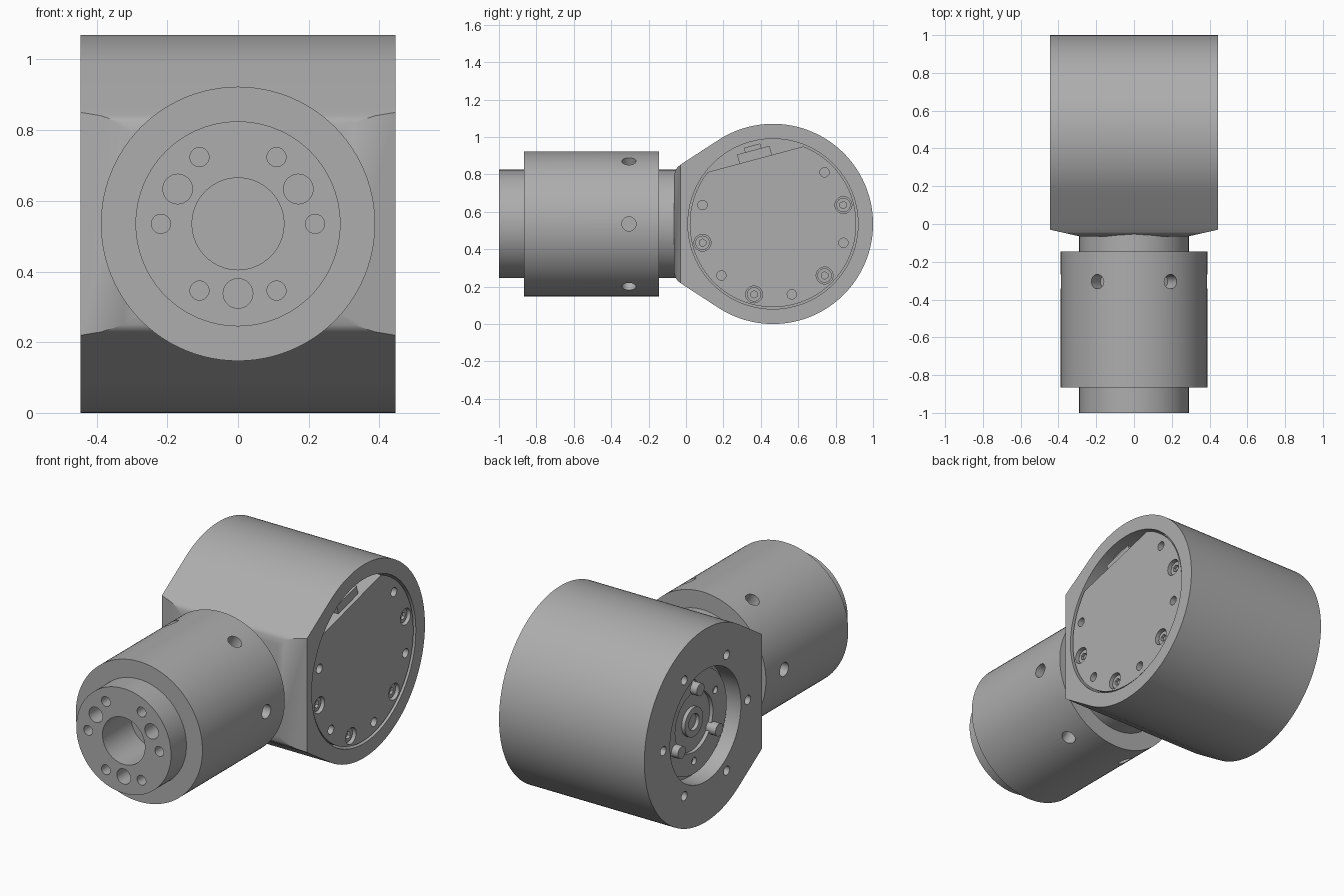
import bpy, bmesh, math
from mathutils import Vector

if "Cube" in bpy.data.objects:
    bpy.data.objects.remove(bpy.data.objects["Cube"], do_unlink=True)

metal = bpy.data.materials.new("machined grey")
metal.use_nodes = True
grey = (0.42, 0.42, 0.42, 1)
metal.diffuse_color = grey
metal.node_tree.nodes["Principled BSDF"].inputs["Base Color"].default_value = grey

CY, CZ = 0.465, 0.535      # housing axis
R, HALF = 0.535, 0.445     # housing radius and half width
FRONT = -0.065
X = Vector((1, 0, 0))
Y = Vector((0, 1, 0))


def add(name, bm):
    bmesh.ops.recalc_face_normals(bm, faces=bm.faces)
    mesh = bpy.data.meshes.new(name)
    bm.to_mesh(mesh)
    bm.free()
    mesh.materials.append(metal)
    ob = bpy.data.objects.new(name, mesh)
    bpy.context.collection.objects.link(ob)
    return ob


def cyl(name, start, direction, length, r, r2=None, seg=32):
    """Cylinder or cone running from start along direction."""
    bm = bmesh.new()
    bmesh.ops.create_cone(bm, cap_ends=True, segments=seg, radius1=r,
                          radius2=r if r2 is None else r2, depth=length)
    ob = add(name, bm)
    d = Vector(direction).normalized()
    ob.rotation_euler = d.to_track_quat("Z", "Y").to_euler()
    ob.location = Vector(start) + d * length / 2
    return ob


def prism(name, points, x0, x1):
    """Side profile of (y, z) points extruded along x."""
    bm = bmesh.new()
    face = bm.faces.new([bm.verts.new((x0, y, z)) for y, z in points])
    out = bmesh.ops.extrude_face_region(bm, geom=[face])["geom"]
    verts = [v for v in out if isinstance(v, bmesh.types.BMVert)]
    bmesh.ops.translate(bm, verts=verts, vec=(x1 - x0, 0, 0))
    return add(name, bm)


def combine(target, tools, operation="DIFFERENCE"):
    bpy.context.view_layer.objects.active = target
    for tool in tools:
        tool.hide_render = True
        mod = target.modifiers.new("bool", "BOOLEAN")
        mod.operation, mod.solver, mod.object = operation, "EXACT", tool
        bpy.ops.object.modifier_apply(modifier=mod.name)
        bpy.data.objects.remove(tool, do_unlink=True)


def polar(r, deg, x=0.0):
    """Point on a circle around the housing axis."""
    a = math.radians(deg)
    return Vector((x, CY + r * math.cos(a), CZ + r * math.sin(a)))


# Housing: round drum running tangentially into a blunt front
tangent = 123
arc = [polar(R, tangent - i * 2 * tangent / 120) for i in range(121)]
points = [(p.y, p.z) for p in arc]
slope = math.tan(math.radians(tangent - 90))
rise = points[0][1] - CZ - (points[0][0] - FRONT) * slope
fillet = [(0.05, 0.05 * slope), (0.022, 0.012), (0.008, -0.008), (0, -0.04)]
points += [(FRONT + dy, CZ - rise - dz) for dy, dz in fillet]
points += [(FRONT + dy, CZ + rise + dz) for dy, dz in reversed(fillet)]
housing = prism("housing", points, -HALF, HALF)

# Front face slopes back toward both sides
bm = bmesh.new()
bm.from_mesh(housing.data)
for side in (-1, 1):
    cut = bmesh.ops.bisect_plane(bm, geom=bm.verts[:] + bm.edges[:] + bm.faces[:],
                                 plane_co=(side * 0.29, FRONT, 0),
                                 plane_no=(side * 0.035, -0.155, 0), clear_outer=True)
    edges = [e for e in cut["geom_cut"] if isinstance(e, bmesh.types.BMEdge)]
    bmesh.ops.holes_fill(bm, edges=edges)
bmesh.ops.recalc_face_normals(bm, faces=bm.faces)
bm.to_mesh(housing.data)
bm.free()

# Cover recess on the left, hub recess and screw holes on the right
tools = [cyl("cut", (HALF - 0.09, CY, CZ), X, 0.2, 0.455, seg=96),
         cyl("cut", (-HALF + 0.1, CY, CZ), -X, 0.2, 0.31, seg=80)]
tools += [cyl("cut", polar(0.37, k * 60, -HALF + 0.1), -X, 0.2, 0.025) for k in range(6)]
combine(housing, tools)

# Cover plate: disc with a tilted flat edge
half_chord = math.degrees(math.acos(0.358 / 0.445))
start, sweep = 105 + half_chord, 360 - 2 * half_chord
rim = [polar(0.445, start + sweep * i / 96) for i in range(97)]
cover = prism("cover_plate", [(p.y, p.z) for p in rim], HALF - 0.095, HALF - 0.008)
tools = []
for deg in (15, 195, 255, 315):
    tools.append(cyl("cut", polar(0.39, deg, HALF - 0.04), X, 0.1, 0.045))
for deg in (-15, 45, 165, 225, 285):
    tools.append(cyl("cut", polar(0.39, deg, HALF - 0.06), X, 0.1, 0.025))
combine(cover, tools)
parts = [housing, cover]

# Cover screws with a socket
for i, deg in enumerate((15, 195, 255, 315)):
    screw = cyl(f"cover_screw_{i + 1}", polar(0.39, deg, HALF - 0.05), X, 0.025, 0.038)
    combine(screw, [cyl("cut", polar(0.39, deg, HALF - 0.04), X, 0.1, 0.02, seg=6)])
    parts.append(screw)

# Connector in the pocket above the flat edge
for name, width, height, top in (("connector", 0.18, 0.05, 0.03),
                                 ("connector_tab", 0.09, 0.075, 0.045)):
    bm = bmesh.new()
    bmesh.ops.create_cube(bm, size=1)
    bmesh.ops.scale(bm, vec=(0.06, width, height), verts=bm.verts)
    box = add(name, bm)
    box.location = polar(0.358 + height / 2, 105, HALF - top - 0.03)
    box.rotation_euler.x = math.radians(15)
    parts.append(box)

# Drive hub inside the right recess
hub = cyl("drive_hub", (-HALF + 0.11, CY, CZ), -X, 0.04, 0.285, seg=80)
tools = [cyl("cut", (-HALF + 0.09, CY, CZ), -X, 0.1, 0.165, seg=64)]
tools += [cyl("cut", polar(0.215, 30 + k * 60, -HALF + 0.09), -X, 0.1, 0.02) for k in range(6)]
combine(hub, tools)
boss = cyl("hub_boss", (-HALF + 0.11, CY, CZ), -X, 0.04, 0.08, seg=48)
combine(boss, [cyl("cut", (-HALF + 0.1, CY, CZ), -X, 0.1, 0.045)])
parts += [hub, boss]
for k in range(3):
    parts.append(cyl(f"hub_pin_{k + 1}", polar(0.19, 90 + k * 120, -HALF + 0.11),
                     -X, 0.08, 0.034))

# Output shaft with its wider sleeve
shaft = cyl("output_shaft", (0, -1, CZ), Y, 1.05, 0.29, seg=96)
sleeve = cyl("sleeve", (0, -0.865, CZ), Y, 0.72, 0.388, seg=96)
combine(shaft, [sleeve], "UNION")


def around(r, deg, y):
    a = math.radians(deg)
    return Vector((r * math.cos(a), y, CZ + r * math.sin(a)))


# Shaft bore, face holes and radial sleeve holes
tools = [cyl("cut", (0, -1.1, CZ), Y, 0.35, 0.13, seg=64)]
tools += [cyl("cut", around(0.197, deg, -1.1), Y, 0.2, 0.042) for deg in (30, 150, 270)]
for k in range(6):
    tools.append(cyl("cut", around(0.218, k * 60, -1.1), Y, 0.2, 0.027))
    out = around(1, k * 60, 0) - Vector((0, 0, CZ))
    tools.append(cyl("cut", around(0.29, k * 60, -0.305), out, 0.2, 0.038))
combine(shaft, tools)
parts.append(shaft)

# Smooth round walls, crisp edges
bpy.ops.object.select_all(action="DESELECT")
for ob in parts:
    ob.select_set(True)
bpy.context.view_layer.objects.active = housing
bpy.ops.object.shade_smooth_by_angle(angle=math.radians(30))
